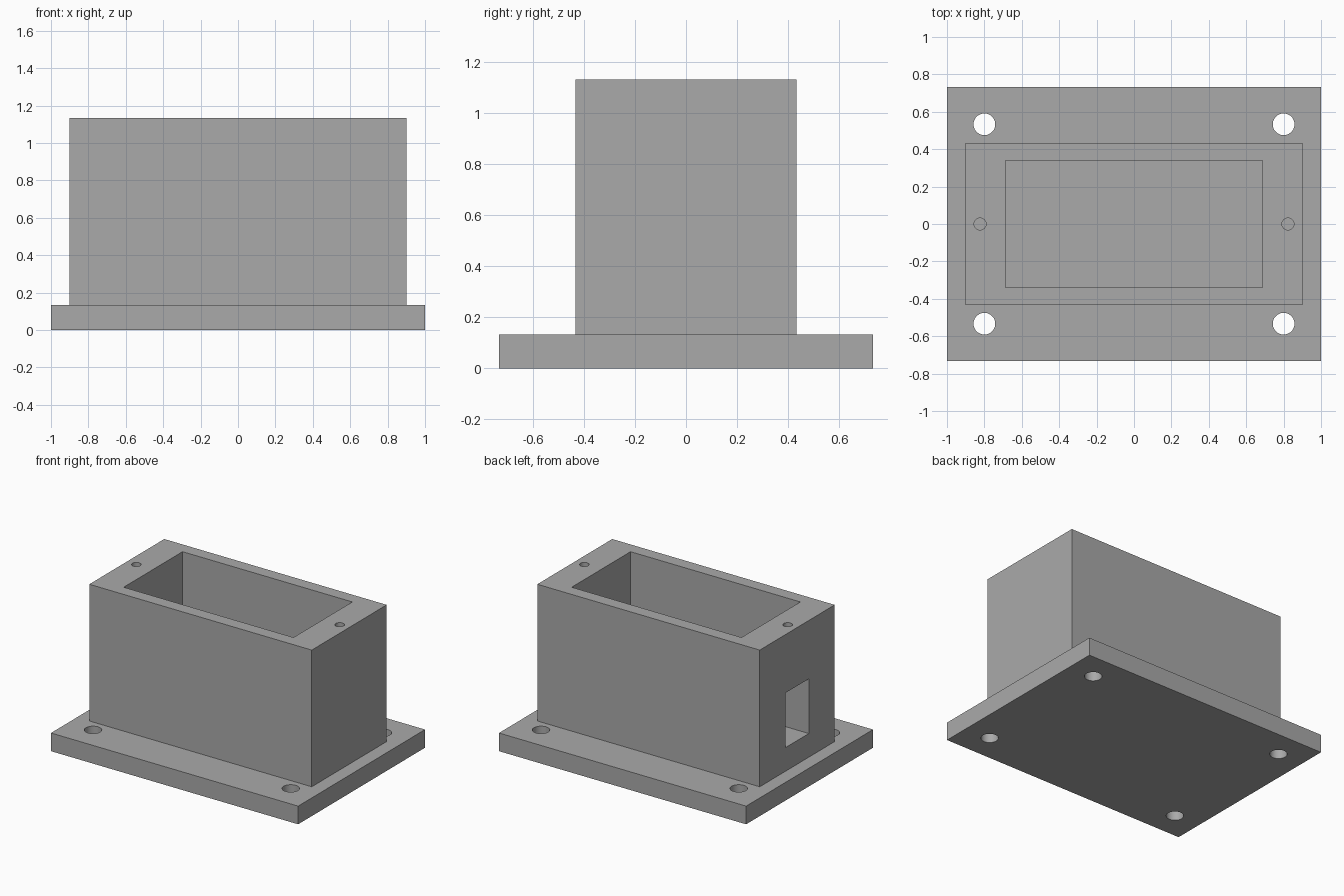
import bpy
from mathutils import Matrix

cube = bpy.data.objects.get("Cube")
if cube:
    bpy.data.objects.remove(cube, do_unlink=True)

BASE_TOP, TOP = 0.133, 1.133

grey = bpy.data.materials.new("plain_grey")
grey.use_nodes = True
colour = (0.40, 0.40, 0.40, 1)
grey.diffuse_color = colour
grey.node_tree.nodes["Principled BSDF"].inputs["Base Color"].default_value = colour


def box(name, x, y, z):
    """Box spanning the given (low, high) ranges."""
    centre = [(a + b) / 2 for a, b in (x, y, z)]
    bpy.ops.mesh.primitive_cube_add(size=1, location=centre)
    ob = bpy.context.object
    ob.name = name
    ob.data.transform(Matrix.Diagonal([b - a for a, b in (x, y, z)] + [1]))
    ob.data.materials.append(grey)
    return ob


def drill(name, x, y, radius, low, high):
    """Vertical round cutter."""
    bpy.ops.mesh.primitive_cylinder_add(vertices=48, radius=radius, depth=high - low,
                                        location=(x, y, (low + high) / 2))
    ob = bpy.context.object
    ob.name = name
    ob.data.materials.append(grey)
    return ob


def cut(target, cutter):
    """Subtract the cutter, then remove it."""
    cutter.hide_render = True
    mod = target.modifiers.new("cut", "BOOLEAN")
    mod.operation, mod.solver, mod.object = "DIFFERENCE", "EXACT", cutter
    bpy.context.view_layer.objects.active = target
    bpy.ops.object.modifier_apply(modifier=mod.name)
    bpy.data.objects.remove(cutter, do_unlink=True)


# Mounting plate and upright housing, joined into one solid
body = box("housing_with_base", (-1, 1), (-0.733, 0.733), (0, BASE_TOP))
housing = box("housing", (-0.9, 0.9), (-0.433, 0.433), (BASE_TOP - 0.05, TOP))
mod = body.modifiers.new("join", "BOOLEAN")
mod.operation, mod.solver, mod.object = "UNION", "EXACT", housing
bpy.context.view_layer.objects.active = body
bpy.ops.object.modifier_apply(modifier=mod.name)
bpy.data.objects.remove(housing, do_unlink=True)

# Open pocket and the cable window in the -x wall
cut(body, box("pocket_cutter", (-0.687, 0.687), (-0.34, 0.34), (BASE_TOP, TOP + 0.1)))
cut(body, box("window_cutter", (-1.1, -0.6), (-0.134, 0.134), (0.306, 0.706)))

# Corner bolt holes through the plate, screw holes in the rim
for sx in (-1, 1):
    for sy in (-1, 1):
        cut(body, drill("bolt_cutter", sx * 0.8, sy * 0.533, 0.058, -0.1, 0.3))
    cut(body, drill("screw_cutter", sx * 0.823, 0, 0.032, 0.8, TOP + 0.1))

# Smooth the hole walls, keep the edges sharp
bpy.ops.object.select_all(action="DESELECT")
body.select_set(True)
bpy.context.view_layer.objects.active = body
bpy.ops.object.shade_smooth_by_angle()
